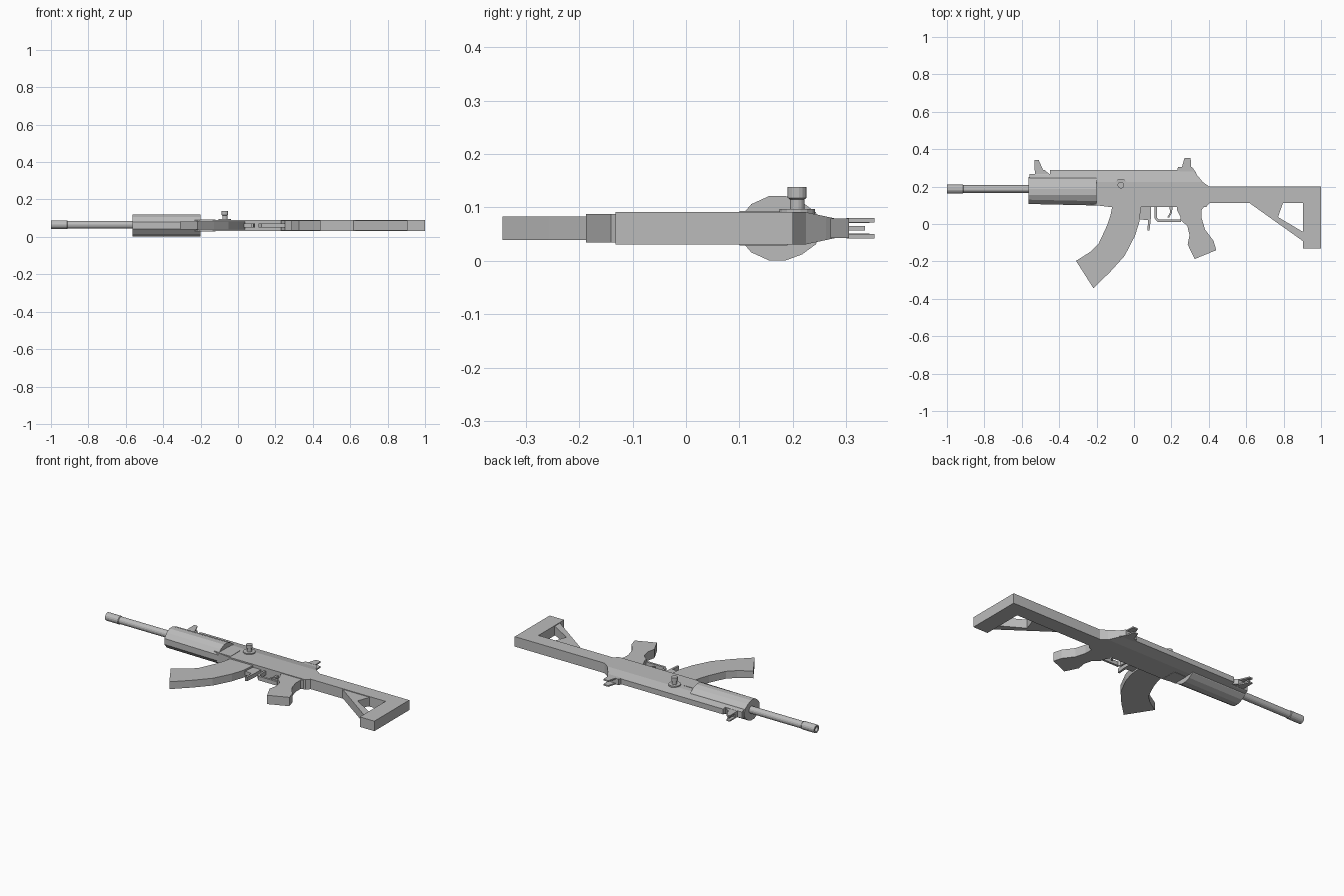
import bpy, bmesh, math
from mathutils import Matrix

if "Cube" in bpy.data.objects:
    bpy.data.objects.remove(bpy.data.objects["Cube"])

grey = bpy.data.materials.new("grey")
grey.diffuse_color = (0.5, 0.5, 0.5, 1)
grey.use_nodes = True
grey.node_tree.nodes["Principled BSDF"].inputs["Base Color"].default_value = grey.diffuse_color
CZ = 0.061  # mid height of the model lying on its side


def finish(bm, name):
    bmesh.ops.recalc_face_normals(bm, faces=bm.faces)
    me = bpy.data.meshes.new(name)
    bm.to_mesh(me)
    bm.free()
    me.materials.append(grey)
    ob = bpy.data.objects.new(name, me)
    bpy.context.collection.objects.link(ob)
    return ob


def plate(name, pts, half, z=CZ):
    """Outline in x, y extruded evenly about height z."""
    bm = bmesh.new()
    f = bm.faces.new([bm.verts.new((x, y, z - half)) for x, y in pts])
    r = bmesh.ops.extrude_face_region(bm, geom=[f])
    vs = [v for v in r["geom"] if isinstance(v, bmesh.types.BMVert)]
    bmesh.ops.translate(bm, verts=vs, vec=(0, 0, 2 * half))
    return finish(bm, name)


def loft(name, rings, closed=False):
    """Skin matching rings of points; closed joins last ring to first."""
    bm = bmesh.new()
    vs = [[bm.verts.new(p) for p in r] for r in rings]
    n = len(vs[0])
    for a, b in zip(vs, vs[1:]):
        for i in range(n):
            j = (i + 1) % n
            bm.faces.new((a[i], a[j], b[j], b[i]))
    bm.faces.new(vs[0])
    bm.faces.new(vs[-1])
    return finish(bm, name)


def tube(name, stations, y, z, axis="x", n=16):
    """Lathe of (position, radius) stations along x or z."""
    rings = []
    for s, r in stations:
        ring = []
        for i in range(n):
            a = 2 * math.pi * (i + 0.5) / n
            c, d = r * math.cos(a), r * math.sin(a)
            ring.append((s, y + c, z + d) if axis == "x" else (z + c, y + d, s))
        rings.append(ring)
    return loft(name, rings)


# receiver
plate("receiver", [(-.56, .21), (-.56, .16), (-.3, .125), (-.2, .1), (-.12, .09),
                   (.385, .09), (.405, .113), (.405, .2)], .03)

# receiver cover with bevelled shoulders and stepped front
def cover(name, x0, levels):
    loft(name, [[(x0, y, CZ - h), (x1, y, CZ - h), (x1, y, CZ + h), (x0, y, CZ + h)]
                for y, x1, h in levels])

cover("receiver_cover", -.45, [(.198, .405, .03), (.225, .367, .03), (.262, .337, .022), (.29, .31, .016)])
cover("cover_front", -.56, [(.198, -.44, .03), (.225, -.44, .03), (.262, -.44, .022), (.268, -.44, .019)])

# faceted handguard
half = [(.102, .018), (.125, .045), (.155, .06), (.187, .06), (.217, .049), (.243, .03), (.25, .012)]
prof = half + [(y, -h) for y, h in reversed(half)]
loft("handguard", [[(x, y - (d if y < .14 else 0), CZ + h) for y, h in prof]
                   for x, d in ((-.565, -.005), (-.2, .003))])

# barrel and hollow muzzle
tube("barrel", [(-.918, .021), (-.55, .021)], .187, .065)
tube("muzzle", [(-.9, .014), (-1, .014), (-1, .024), (-.915, .024), (-.91, .02), (-.9, .02)], .187, .065)

# curved magazine
plate("magazine", [(-.115, .1), (-.125, .05), (-.145, -.01), (-.19, -.107), (-.235, -.15), (-.31, -.197),
                   (-.217, -.343), (-.128, -.257), (-.05, -.17), (.005, -.064), (.03, .016), (.037, .1)], .022)
plate("magazine_catch", [(.03, .1), (.09, .1), (.09, .03), (.083, -.035), (.072, -.035), (.075, .02), (.03, .025)], .012)

# trigger and guard
plate("trigger_guard", [(.11, .1), (.11, .03), (.125, .012), (.25, .012), (.25, .025),
                        (.13, .025), (.122, .035), (.122, .1)], .012)
plate("trigger", [(.19, .1), (.192, .06), (.178, .035), (.188, .035), (.203, .06), (.207, .1)], .006)

# pistol grip
plate("grip", [(.23, .1), (.23, .075), (.248, .04), (.25, .02), (.285, -.01), (.297, -.06), (.287, -.11),
               (.325, -.187), (.44, -.14), (.425, -.09), (.38, -.03), (.362, .03), (.362, .075), (.38, .1)], .0265)

# stock
plate("stock", [(.4, .113), (.4, .2), (1, .2), (1, -.132), (.903, -.132), (.903, .113)], .03)
plate("stock_strut", [(.615, .114), (.797, .114), (.77, .037), (.905, -.043), (.905, -.093)], .026)

# sights: base, two wings each, post
plate("front_sight_base", [(-.53, .25), (-.53, .29), (-.48, .29), (-.45, .265)], .016)
plate("rear_sight_base", [(.23, .285), (.235, .305), (.31, .305), (.335, .27), (.3, .27)], .018)
for side, s in (("left", -1), ("right", 1)):
    plate("front_sight_wing_" + side, [(-.53, .26), (-.532, .343), (-.51, .343), (-.478, .27)], .004, CZ + s * .014)
    plate("rear_sight_wing_" + side, [(.255, .3), (.27, .353), (.303, .353), (.305, .3)], .004, CZ + s * .015)
plate("front_sight_post", [(-.522, .28), (-.522, .335), (-.51, .335), (-.51, .28)], .004)

# charging handle
tube("handle_disc", [(.088, .034), (.097, .034)], .208, -.07, "z")
tube("charging_handle", [(.09, .014), (.115, .014), (.118, .018), (.138, .018)], .208, -.07, "z")

# selector ledge at rear of handguard
plate("receiver_step", [(-.215, .24), (-.205, .24), (-.2, .19), (-.12, .19), (-.12, .1), (-.2, .1)], .032)
